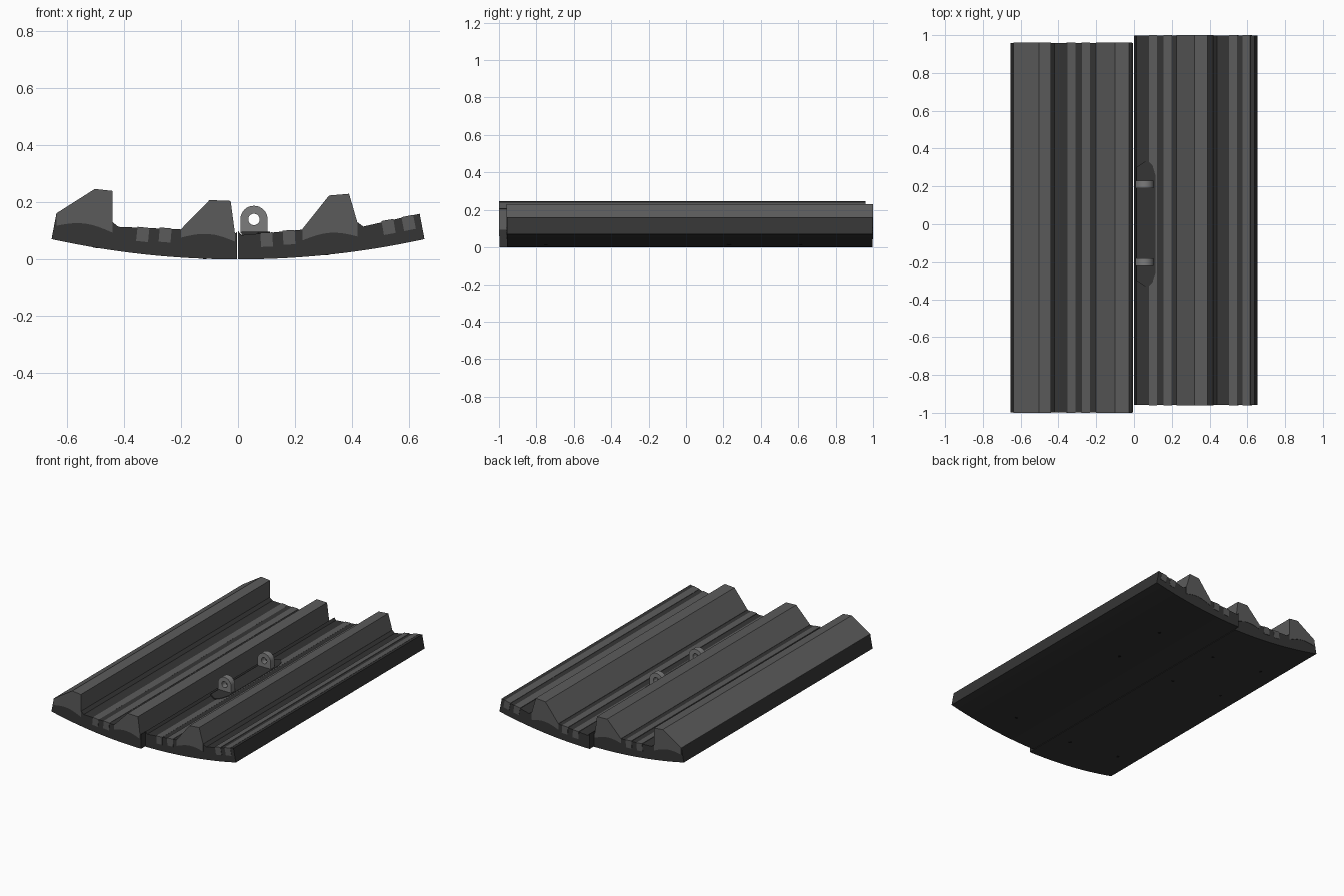
import bpy, bmesh, math
from mathutils import Vector

cube = bpy.data.objects.get("Cube")
if cube:
    bpy.data.objects.remove(cube)

RADIUS = 3.06      # curvature of the underside
EDGE = 0.655       # half width at the underside
INSET = 0.002      # inserts stand slightly proud of the base


def material(name, value):
    mat = bpy.data.materials.new(name)
    mat.use_nodes = True
    colour = (value, value, value, 1)
    mat.diffuse_color = colour
    mat.node_tree.nodes["Principled BSDF"].inputs["Base Color"].default_value = colour
    return mat


dark = material("dark base grey", 0.035)
mid = material("ridge grey", 0.105)
light = material("lug grey", 0.2)
black = material("bolt hole black", 0.008)


def finish(bm, name, mat, smooth=False):
    bmesh.ops.recalc_face_normals(bm, faces=bm.faces)
    mesh = bpy.data.meshes.new(name)
    bm.to_mesh(mesh)
    bm.free()
    mesh.materials.append(mat)
    obj = bpy.data.objects.new(name, mesh)
    bpy.context.collection.objects.link(obj)
    if smooth:
        bpy.ops.object.select_all(action="DESELECT")
        obj.select_set(True)
        bpy.context.view_layer.objects.active = obj
        bpy.ops.object.shade_smooth_by_angle(angle=math.radians(25))
    return obj


def extrude(name, outline, offset, mat, smooth=False):
    """Extrude a flat 3D outline along an offset."""
    bm = bmesh.new()
    face = bm.faces.new([bm.verts.new(p) for p in outline])
    new = bmesh.ops.extrude_face_region(bm, geom=[face])["geom"]
    verts = [v for v in new if isinstance(v, bmesh.types.BMVert)]
    bmesh.ops.translate(bm, vec=offset, verts=verts)
    if not any(f.is_valid and f == face for f in bm.faces):
        bm.faces.new([v for v in bm.verts if v not in verts])
    return finish(bm, name, mat, smooth)


def bar(name, profile, span, mat, smooth=False):
    """Run an x-z profile along y."""
    start, end = span
    return extrude(name, [(x, start, z) for x, z in profile],
                   (0, end - start, 0), mat, smooth)


def underside(x):
    return RADIUS - math.sqrt(RADIUS ** 2 - x ** 2)


def base(name, top, inner, outer, span):
    steps = 16
    arc = [outer + (inner - outer) * i / steps for i in range(steps + 1)]
    curve = [(x, underside(x)) for x in arc]
    start, end = span
    bar(name, top + curve, (start + INSET, end - INSET), dark, True)


def ridge(name, crest, foot_start, foot_end, span):
    """Ridge with a bulged foot seen on its end faces."""
    x0, x1 = crest[-1][0], crest[0][0]
    foot = []
    for i in range(9):
        t = i / 8
        foot.append((x0 + (x1 - x0) * t,
                     foot_end + (foot_start - foot_end) * t
                     + 0.02 * math.sin(math.pi * t)))
    bar(name, crest + foot, span, mid)


def strip(name, x, z, span):
    """Rectangular inlay set square to the curved base."""
    a = math.asin(x / RADIUS)
    along = Vector((math.cos(a), math.sin(a))) * 0.021
    up = Vector((-math.sin(a), math.cos(a)))
    top = Vector((x, z)) + up * INSET
    low = top - up * 0.05
    bar(name, [top - along, top + along, low + along, low - along], span, mid)


right_span = (-1, 0.96)
left_span = (-0.96, 1)

# Curved base halves, staggered lengthwise
base("right_base", [(-0.638, 0.16), (-0.6, 0.135), (-0.44, 0.13), (-0.42, 0.114),
                    (-0.2, 0.105), (-0.02, 0.085), (-0.004, 0.095)],
     -EDGE, -0.004, right_span)
base("left_base", [(0, 0.1), (0.012, 0.085), (0.11, 0.093), (0.226, 0.104),
                   (0.42, 0.13), (0.44, 0.115), (0.638, 0.16)],
     0, EDGE, left_span)

# Tall ridges
ridge("outer_ridge", [(-0.637, 0.162), (-0.503, 0.247), (-0.44, 0.24)],
      0.118, 0.093, right_span)
ridge("middle_ridge", [(-0.2, 0.106), (-0.1, 0.208), (-0.026, 0.205), (-0.01, 0.085)],
      0.076, 0.062, right_span)
ridge("inner_ridge", [(0.226, 0.106), (0.32, 0.224), (0.39, 0.23), (0.42, 0.127)],
      0.066, 0.08, left_span)

# Inlaid strips
for i, (x, z) in enumerate([(-0.332, 0.11), (-0.254, 0.108), (0.1, 0.092),
                            (0.178, 0.1), (0.525, 0.136), (0.595, 0.15)]):
    strip(f"inlay_strip_{i + 1}", x, z, right_span if x < 0 else left_span)

# Pad beneath the lugs, with tapered ends
half = [(0.07, 0.34), (0.098, 0.31), (0.113, 0.26)]
plan = [(0.012, 0.3)] + half
plan += [(x, -y) for x, y in reversed(plan)]
extrude("lug_pad", [(x, y, 0.08) for x, y in plan], (0, 0, 0.017), dark)


def lug(name, y, thickness=0.04):
    """Eye plate: round top, square foot and a round hole."""
    bm = bmesh.new()
    count, size, hole = 32, 0.048, 0.02
    rings = []
    for depth in (-thickness / 2, thickness / 2):
        for inner in (False, True):
            ring = []
            for i in range(count):
                a = math.tau * i / count
                c, s = math.cos(a), math.sin(a)
                r = hole if inner else size
                if not inner and s < 0:
                    r = size / max(abs(c), abs(s))
                ring.append(bm.verts.new((0.056 + c * r, y + depth, 0.14 + s * r)))
            rings.append(ring)
    front, front_hole, back, back_hole = rings
    for a, b in ((front, front_hole), (front_hole, back_hole),
                 (back_hole, back), (back, front)):
        for i in range(count):
            j = (i + 1) % count
            bm.faces.new((a[i], a[j], b[j], b[i]))
    finish(bm, name, light, True)


lug("front_lug", -0.2)
lug("back_lug", 0.21)

# Bolt holes on the underside
for i, x in enumerate((-0.5, -0.12, 0.31)):
    for j, y in enumerate((-0.75, 0.23, 0.61)):
        bm = bmesh.new()
        bmesh.ops.create_cone(bm, cap_ends=True, segments=12, radius1=0.01,
                              radius2=0.01, depth=0.004)
        hole = finish(bm, f"bolt_hole_{i + 1}_{j + 1}", black)
        hole.location = (x, y, underside(x) + 0.001)
        hole.rotation_euler.y = -math.asin(x / RADIUS)
